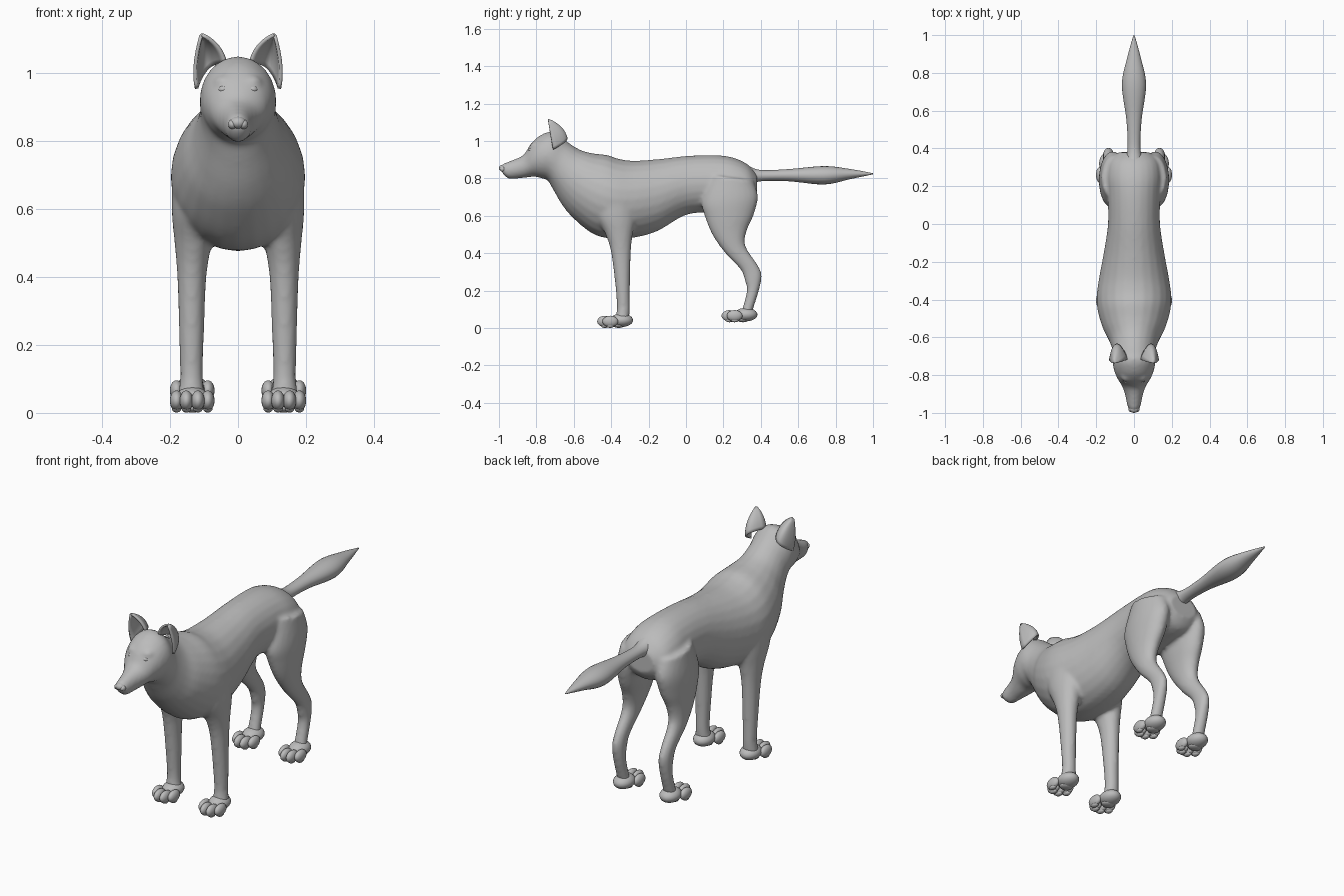
import bpy
import bmesh
import math
from mathutils import Vector, Matrix

default_cube = bpy.data.objects.get("Cube")
if default_cube:
    bpy.data.objects.remove(default_cube, do_unlink=True)

# Single plain grey for the whole animal
GREY = (0.5, 0.5, 0.5, 1.0)
grey = bpy.data.materials.new("plain_grey")
grey.use_nodes = True
grey.diffuse_color = GREY
shader = next(n for n in grey.node_tree.nodes if n.type == 'BSDF_PRINCIPLED')
shader.inputs["Base Color"].default_value = GREY


def finish(bm, name):
    """Turn a bmesh into a smooth shaded, coloured object."""
    bmesh.ops.recalc_face_normals(bm, faces=bm.faces[:])
    mesh = bpy.data.meshes.new(name)
    for face in bm.faces:
        face.smooth = True
    bm.to_mesh(mesh)
    bm.free()
    mesh.materials.append(grey)
    obj = bpy.data.objects.new(name, mesh)
    bpy.context.collection.objects.link(obj)
    return obj


def spline(stations, steps=5):
    """Smoothly interpolate a list of equal length tuples."""
    rows = [Vector(s) for s in stations]
    result = []
    for i in range(len(rows) - 1):
        before, start, end = rows[max(i - 1, 0)], rows[i], rows[i + 1]
        after = rows[min(i + 2, len(rows) - 1)]
        for k in range(steps):
            t = k / steps
            slope_a, slope_b = (end - before) / 2, (after - start) / 2
            bend = start.lerp(end, t * t * (3 - 2 * t))
            result.append(bend + slope_a * (t * (1 - t) ** 2)
                          - slope_b * (t * t * (1 - t)))
    result.append(rows[-1])
    return result


def loft(bm, stations, side=1, sides=24):
    """Closed tube; a station is y, z of two opposite edges, half width, x."""
    rings = []
    for y1, z1, y2, z2, width, x in spline(stations):
        edge_a, edge_b = Vector((0, y1, z1)), Vector((0, y2, z2))
        middle, reach = (edge_a + edge_b) / 2, (edge_a - edge_b) / 2
        ring = []
        for k in range(sides):
            angle = math.tau * k / sides
            point = middle + reach * math.cos(angle)
            point.x = side * (x + width * math.sin(angle))
            ring.append(bm.verts.new(point))
        rings.append(ring)
    for ring, following in zip(rings, rings[1:]):
        for k in range(sides):
            n = (k + 1) % sides
            bm.faces.new((ring[k], ring[n], following[n], following[k]))
    bm.faces.new(rings[0])
    bm.faces.new(rings[-1])


def ellipsoid(bm, centre, radii):
    """Add a stretched sphere."""
    place = Matrix.Translation(centre) @ Matrix.Diagonal((*radii, 1))
    bmesh.ops.create_uvsphere(bm, u_segments=20, v_segments=12,
                              radius=1, matrix=place)


# Muzzle, skull, neck, chest, belly and rump as one run of sections
trunk = [
    (-0.995, 0.865, -0.98, 0.825, 0.022),
    (-0.97, 0.882, -0.95, 0.8, 0.036),
    (-0.91, 0.905, -0.9, 0.8, 0.047),
    (-0.865, 0.93, -0.85, 0.805, 0.064),
    (-0.83, 0.985, -0.81, 0.81, 0.087),
    (-0.78, 1.03, -0.77, 0.8, 0.106),
    (-0.71, 1.05, -0.74, 0.79, 0.113),
    (-0.64, 1.0, -0.71, 0.74, 0.112),
    (-0.57, 0.955, -0.66, 0.655, 0.132),
    (-0.5, 0.935, -0.6, 0.585, 0.165),
    (-0.42, 0.925, -0.5, 0.505, 0.192),
    (-0.36, 0.905, -0.4, 0.478, 0.198),
    (-0.28, 0.895, -0.28, 0.483, 0.184),
    (-0.15, 0.903, -0.15, 0.52, 0.16),
    (0, 0.92, 0, 0.605, 0.138),
    (0.15, 0.925, 0.15, 0.62, 0.14),
    (0.25, 0.912, 0.25, 0.63, 0.146),
    (0.33, 0.875, 0.34, 0.65, 0.13),
    (0.38, 0.82, 0.38, 0.7, 0.08),
]

# Leg sections: front edge, back edge, half width, distance from the middle
front_leg = [
    (-0.5, 0.72, -0.26, 0.7, 0.075, 0.12),
    (-0.48, 0.6, -0.27, 0.58, 0.066, 0.129),
    (-0.43, 0.5, -0.285, 0.5, 0.055, 0.132),
    (-0.4, 0.4, -0.295, 0.4, 0.043, 0.136),
    (-0.375, 0.2, -0.3, 0.2, 0.036, 0.137),
    (-0.37, 0.1, -0.3, 0.1, 0.034, 0.137),
    (-0.38, 0.04, -0.305, 0.04, 0.043, 0.137),
]
hind_leg = [
    (0.13, 0.82, 0.36, 0.79, 0.07, 0.1),
    (0.085, 0.68, 0.385, 0.7, 0.072, 0.113),
    (0.1, 0.6, 0.36, 0.6, 0.064, 0.12),
    (0.14, 0.5, 0.325, 0.52, 0.05, 0.128),
    (0.21, 0.4, 0.318, 0.44, 0.038, 0.134),
    (0.29, 0.315, 0.385, 0.335, 0.03, 0.135),
    (0.315, 0.25, 0.405, 0.28, 0.03, 0.135),
    (0.325, 0.2, 0.39, 0.2, 0.03, 0.135),
    (0.3, 0.1, 0.355, 0.09, 0.032, 0.135),
    (0.28, 0.06, 0.345, 0.06, 0.04, 0.135),
]

# Body: trunk and legs fused into one skin, with brows
bm = bmesh.new()
loft(bm, [(*station, 0) for station in trunk])
for side in (1, -1):
    loft(bm, front_leg, side)
    loft(bm, hind_leg, side)
    ellipsoid(bm, (side * 0.042, -0.808, 0.977), (0.03, 0.026, 0.016))
body = finish(bm, "body")
fuse = body.modifiers.new("fuse", 'REMESH')
fuse.mode = 'VOXEL'
fuse.voxel_size = 0.01
fuse.use_smooth_shade = True
soften = body.modifiers.new("soften", 'SMOOTH')
soften.factor = 0.5
soften.iterations = 6

# Tail: thin root, full middle, pointed tip
bm = bmesh.new()
loft(bm, [
    (0.33, 0.87, 0.33, 0.76, 0.05, 0),
    (0.4, 0.845, 0.4, 0.785, 0.034, 0),
    (0.55, 0.85, 0.55, 0.785, 0.04, 0),
    (0.74, 0.866, 0.74, 0.768, 0.064, 0),
    (0.88, 0.85, 0.88, 0.797, 0.036, 0),
    (1.0, 0.828, 1.0, 0.822, 0.003, 0),
])
finish(bm, "tail")

# Nose pad with two lobes
bm = bmesh.new()
ellipsoid(bm, (0, -0.978, 0.855), (0.024, 0.022, 0.018))
for side in (1, -1):
    ellipsoid(bm, (side * 0.016, -0.978, 0.85), (0.014, 0.018, 0.014))
finish(bm, "nose")


def make_paw(name, x, y, z):
    """Four toes, an instep and the pads below."""
    bm = bmesh.new()
    ellipsoid(bm, (x, y, z + 0.042), (0.05, 0.062, 0.036))
    for across, ahead in ((-0.046, 0.06), (-0.017, 0.088),
                          (0.017, 0.088), (0.046, 0.06)):
        ellipsoid(bm, (x + across, y - ahead, z + 0.036),
                  (0.02, 0.042, 0.03))
        ellipsoid(bm, (x + across, y - ahead, z + 0.013),
                  (0.014, 0.022, 0.012))
    ellipsoid(bm, (x, y - 0.015, z + 0.015), (0.034, 0.03, 0.014))
    finish(bm, name)


def make_ear(name, side):
    """Cupped pointed sheet, open to the front."""
    inner, outer = Vector((0.036, -0.715, 1.03)), Vector((0.122, -0.71, 0.955))
    tip, back = Vector((0.108, -0.738, 1.115)), Vector((0.01, 0.075, 0.02))
    middle, half = (inner + outer) / 2, (outer - inner) / 2
    bm = bmesh.new()
    rows, columns = 9, 12
    grid = []
    for r in range(rows):
        v = r / (rows - 1) * 0.97
        line = []
        for c in range(columns + 1):
            u = 2 * c / columns - 1
            spread = (half * u + back * (1 - u * u)) * (1 - v * v)
            point = middle.lerp(tip, v) + spread
            point.x *= side
            line.append(bm.verts.new(point))
        grid.append(line)
    for low, high in zip(grid, grid[1:]):
        for c in range(columns):
            bm.faces.new((low[c], low[c + 1], high[c + 1], high[c]))
    ear = finish(bm, name)
    thick = ear.modifiers.new("thickness", 'SOLIDIFY')
    thick.thickness = 0.01
    thick.offset = 0


# Paired parts
for label, side in (("left", 1), ("right", -1)):
    make_paw("front_paw_" + label, side * 0.135, -0.345, 0)
    make_paw("hind_paw_" + label, side * 0.135, 0.32, 0.03)
    make_ear("ear_" + label, side)
    bm = bmesh.new()
    ellipsoid(bm, (side * 0.043, -0.829, 0.953), (0.015, 0.013, 0.011))
    finish(bm, "eye_" + label)
